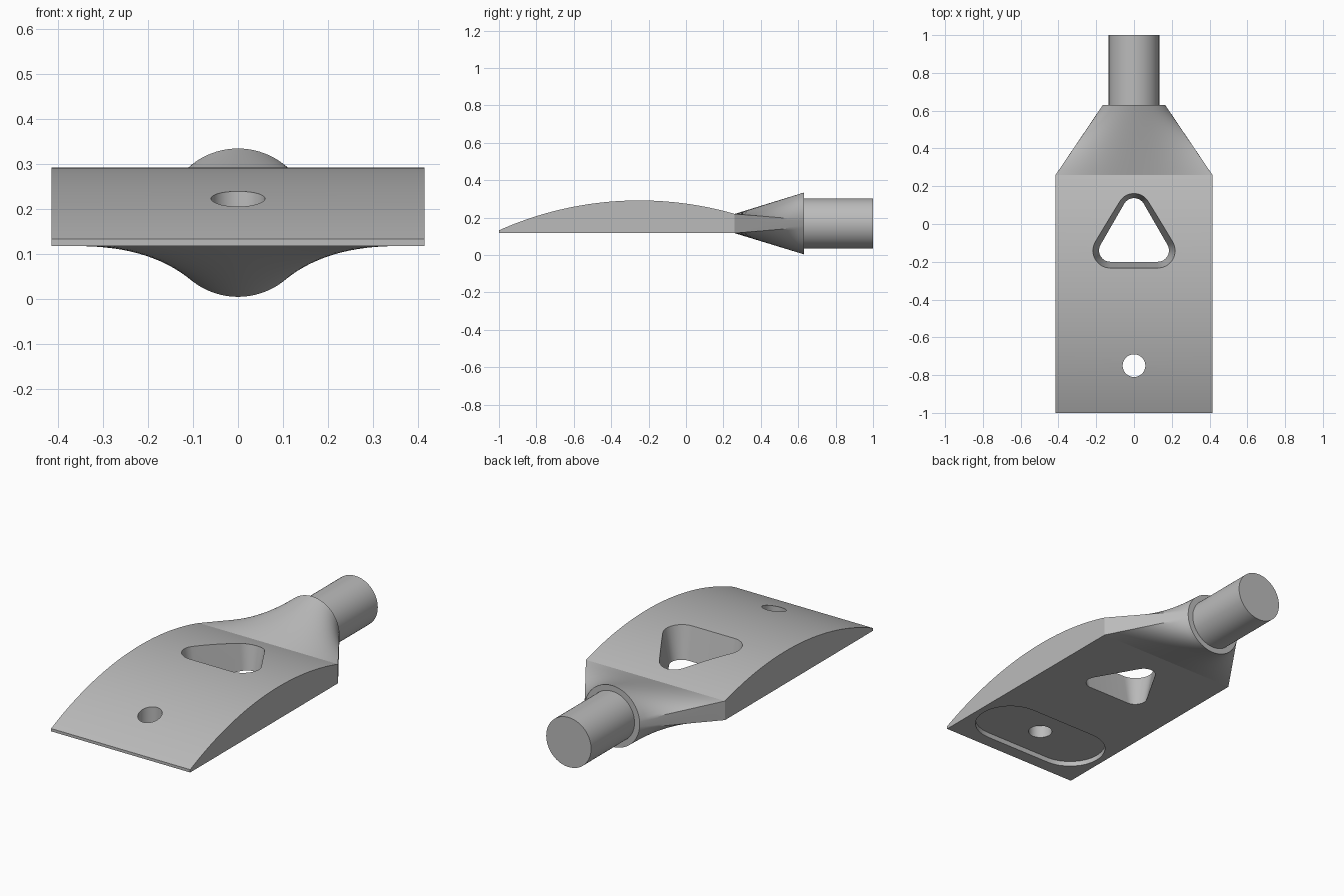
import bpy, bmesh
from math import sin, cos, pi, atan2, radians, sqrt
from mathutils import Vector

cube = bpy.data.objects.get("Cube")
if cube:
    bpy.data.objects.remove(cube, do_unlink=True)

grey = bpy.data.materials.new("plain grey")
grey.use_nodes = True
COLOUR = (0.5, 0.5, 0.5, 1)
grey.diffuse_color = COLOUR
grey.node_tree.nodes["Principled BSDF"].inputs["Base Color"].default_value = COLOUR

HALF_W, BOTTOM, NECK_Y, COLLAR_Y = 0.415, 0.117, 0.26, 0.63
PEAK_Y, PEAK_Z, ARC_R = -0.25, 0.292, 1.84
AXIS_Z, COLLAR_R, SHAFT_R = 0.169, 0.165, 0.134


def top_z(y):
    return PEAK_Z - ARC_R + sqrt(ARC_R ** 2 - (y - PEAK_Y) ** 2)


def loft(name, rings, caps=(True, True)):
    """Skin a list of equal-length closed rings into one mesh."""
    bm = bmesh.new()
    rows = [[bm.verts.new(p) for p in ring] for ring in rings]
    n = len(rows[0])
    for a, b in zip(rows, rows[1:]):
        for i in range(n):
            j = (i + 1) % n
            bm.faces.new((a[i], a[j], b[j], b[i]))
    if caps[0]:
        bm.faces.new(rows[0][::-1])
    if caps[1]:
        bm.faces.new(rows[-1])
    bmesh.ops.recalc_face_normals(bm, faces=bm.faces)
    mesh = bpy.data.meshes.new(name)
    bm.to_mesh(mesh)
    bm.free()
    mesh.materials.append(grey)
    obj = bpy.data.objects.new(name, mesh)
    bpy.context.collection.objects.link(obj)
    return obj


def select_only(obj):
    bpy.ops.object.select_all(action='DESELECT')
    obj.select_set(True)
    bpy.context.view_layer.objects.active = obj


def smooth(obj):
    select_only(obj)
    bpy.ops.object.shade_smooth_by_angle(angle=radians(25))


def cut(obj, cutter):
    select_only(obj)
    mod = obj.modifiers.new("cut", 'BOOLEAN')
    mod.operation = 'DIFFERENCE'
    mod.solver = 'EXACT'
    mod.object = cutter
    bpy.ops.object.modifier_apply(modifier=mod.name)
    bpy.data.objects.remove(cutter, do_unlink=True)


def rounded(centres, radius, z, steps=16):
    """Rounded outline around counter-clockwise centres, each (x, y, start, end angle)."""
    pts = []
    for cx, cy, a0, a1 in centres:
        for i in range(steps + 1):
            a = radians(a0 + (a1 - a0) * i / steps)
            pts.append((cx + radius * cos(a), cy + radius * sin(a), z))
    return pts


# Arched plate: side profile swept across the width
ys = [-1 + (NECK_Y + 1) * i / 56 for i in range(57)]
profile = [(y, top_z(y)) for y in ys] + [(NECK_Y, BOTTOM), (-1, BOTTOM)]
plate = loft("arched_plate", [[(x, y, z) for y, z in profile] for x in (-HALF_W, HALF_W)])

# Tapered triangular window, wider at the top
tri = [(0.125, -0.14, -90, 30), (0, 0.077, 30, 150), (-0.125, -0.14, 150, 270)]
cut(plate, loft("window_cutter", [rounded(tri, 0.06 + 0.19 * (z - BOTTOM), z)
                                  for z in (0.05, 0.35)]))

# Shallow slot recess underneath
slot = [(0.2, -0.75, -90, 90), (-0.2, -0.75, 90, 270)]
cut(plate, loft("recess_cutter", [rounded(slot, 0.18, z) for z in (0.05, BOTTOM + 0.027)]))

# Round bolt hole
bolt = [(0, -0.75, 0, 172), (0, -0.75, 180, 352)]
cut(plate, loft("bolt_hole_cutter", [rounded(bolt, 0.06, z, 20) for z in (0.04, 0.36)]))
smooth(plate)

# Neck: straight-ruled transition from the plate's end rectangle to a round collar
TOP = top_z(NECK_Y)
tilt = atan2((TOP - BOTTOM) / 2, HALF_W)
corners = [(HALF_W, BOTTOM, -tilt), (HALF_W, TOP, tilt),
           (-HALF_W, TOP, pi - tilt), (-HALF_W, BOTTOM, pi + tilt),
           (HALF_W, BOTTOM, 2 * pi - tilt)]
start, end = [], []
for (x0, z0, a0), (x1, z1, a1), steps in zip(corners, corners[1:], (6, 40, 6, 40)):
    for i in range(steps):
        t = i / steps
        a = a0 + (a1 - a0) * t
        start.append(Vector((x0 + (x1 - x0) * t, NECK_Y, z0 + (z1 - z0) * t)))
        end.append(Vector((COLLAR_R * cos(a), COLLAR_Y, AXIS_Z + COLLAR_R * sin(a))))
neck = loft("tapered_neck", [[p.lerp(q, v / 14) for p, q in zip(start, end)]
                             for v in range(15)], caps=(False, True))
smooth(neck)

# Round shaft
shaft = loft("round_shaft", [[(SHAFT_R * cos(2 * pi * i / 64), y, AXIS_Z + SHAFT_R * sin(2 * pi * i / 64))
                              for i in range(64)] for y in (COLLAR_Y - 0.01, 1)])
smooth(shaft)
